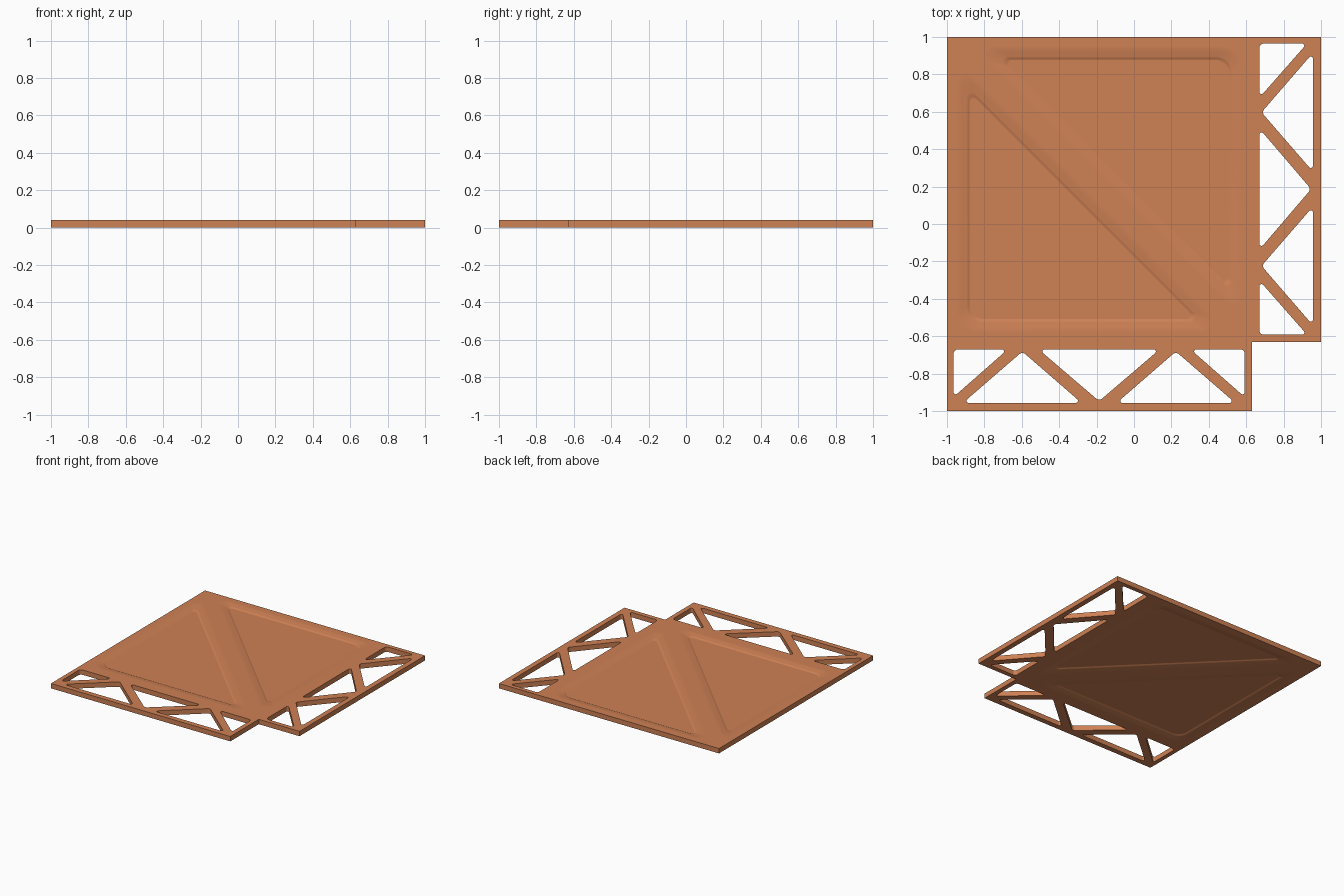
import bpy, bmesh, math
from mathutils import Vector

if "Cube" in bpy.data.objects:
    bpy.data.objects.remove(bpy.data.objects["Cube"])

TOP = 0.04
SEG = 8


def inset(tri, d):
    """Move the sides of a counter-clockwise polygon inwards by d."""
    out = []
    for i, p in enumerate(tri):
        a = (p - tri[i - 1]).normalized()
        b = (tri[(i + 1) % len(tri)] - p).normalized()
        na, nb = Vector((-a.y, a.x)), Vector((-b.y, b.x))
        out.append(p + (na + nb) * d / (1 + na.dot(nb)))
    return out


def rounded(poly, radii):
    """Fillet every corner of a convex polygon."""
    pts = []
    for i, p in enumerate(poly):
        a = (poly[i - 1] - p).normalized()
        b = (poly[(i + 1) % len(poly)] - p).normalized()
        half = a.angle(b) / 2
        r = radii[i]
        c = p + (a + b).normalized() * r / math.sin(half)
        s = p + a * r / math.tan(half) - c
        e = p + b * r / math.tan(half) - c
        a0 = math.atan2(s.y, s.x)
        turn = math.atan2(s.x * e.y - s.y * e.x, s.dot(e))
        for k in range(SEG + 1):
            t = a0 + turn * k / SEG
            pts.append(c + Vector((math.cos(t), math.sin(t))) * r)
    return pts


def ccw(poly):
    area = sum(poly[i - 1].x * p.y - p.x * poly[i - 1].y for i, p in enumerate(poly))
    return poly if area > 0 else poly[::-1]


def V(*pts):
    return [Vector(p) for p in pts]


bm = bmesh.new()


def ring(pts, z):
    return [bm.verts.new((p.x, p.y, z)) for p in pts]


def loop_edges(vs):
    return [bm.edges.new((vs[i - 1], vs[i])) for i in range(len(vs))]


def bridge(a, b):
    for i in range(len(a)):
        bm.faces.new((a[i - 1], a[i], b[i], b[i - 1])).smooth = True


# L-notched outline
outline = V((-1, -1), (0.63, -1), (0.63, -0.63), (1, -0.63), (1, 1), (-1, 1))

# Truss openings on the right strip, copied to the front strip by diagonal reflection
MID = 0.1865
right = [V((0.67, 0.965), (0.67, 0.675), (0.925, 0.965)),
         V((0.957, 0.915), (0.682, 0.597), (0.957, 0.28)),
         V((0.67, 0.51), (0.67, 2 * MID - 0.51), (0.947, MID))]
right += [[Vector((p.x, 2 * MID - p.y)) for p in h] for h in right[:2]]
radii = [(0.025, 0.012, 0.012), (0.012, 0.025, 0.012), (0.012, 0.012, 0.025)]
radii += radii[:2]
holes = []
for h, r in zip(right, radii):
    rnd = ccw(rounded(h, r))
    holes += [rnd, ccw([Vector((-p.y, -p.x)) for p in rnd])]

# Pressed triangular recess rings: (inset, depth)
profile = [(0, 0), (0.012, 0.0008), (0.025, 0.0025), (0.037, 0.005),
           (0.050, 0.0065), (0.057, 0.008), (0.062, 0.0115), (0.068, 0.013)]
corner = V((-0.865, 0.945), (0.575, -0.495), (0.575, 0.945))


def recess(flip):
    rings = []
    for d, depth in profile:
        t = d / 0.068
        acute, square = 0.05 - 0.03 * t, 0.11 - 0.04 * t
        pts = rounded(inset(corner, d), (acute, acute, square))
        if flip:
            pts = [Vector((-0.37 - p.x, 0.37 - p.y)) for p in pts]
        rings.append((pts, depth))
    return rings


recesses = [recess(False), recess(True)]

# Top and bottom faces with pressed triangles
walls = []
for z, sign in ((TOP, -1), (0, 1)):
    side = [ring(p, z) for p in [outline] + holes]
    walls.append(side)
    edges = [e for vs in side for e in loop_edges(vs)]
    for rec in recesses:
        vs = [ring(p, z + sign * dep) for p, dep in rec]
        edges += loop_edges(vs[0])
        for a, b in zip(vs, vs[1:]):
            bridge(a, b)
        bm.faces.new(vs[-1])
    bmesh.ops.triangle_fill(bm, use_beauty=True, use_dissolve=False,
                            edges=edges, normal=(0, 0, 1))

# Outer and truss side walls
for a, b in zip(*walls):
    bridge(a, b)

bmesh.ops.recalc_face_normals(bm, faces=bm.faces)
for e in bm.edges:
    if len(e.link_faces) == 2 and e.calc_face_angle(0) > math.radians(35):
        e.smooth = False

mesh = bpy.data.meshes.new("floor_panel")
bm.to_mesh(mesh)
bm.free()
panel = bpy.data.objects.new("floor_panel", mesh)
bpy.context.collection.objects.link(panel)

mat = bpy.data.materials.new("orange_paint")
mat.diffuse_color = (0.62, 0.22, 0.09, 1)
mat.use_nodes = True
mat.node_tree.nodes["Principled BSDF"].inputs["Base Color"].default_value = mat.diffuse_color
mesh.materials.append(mat)
